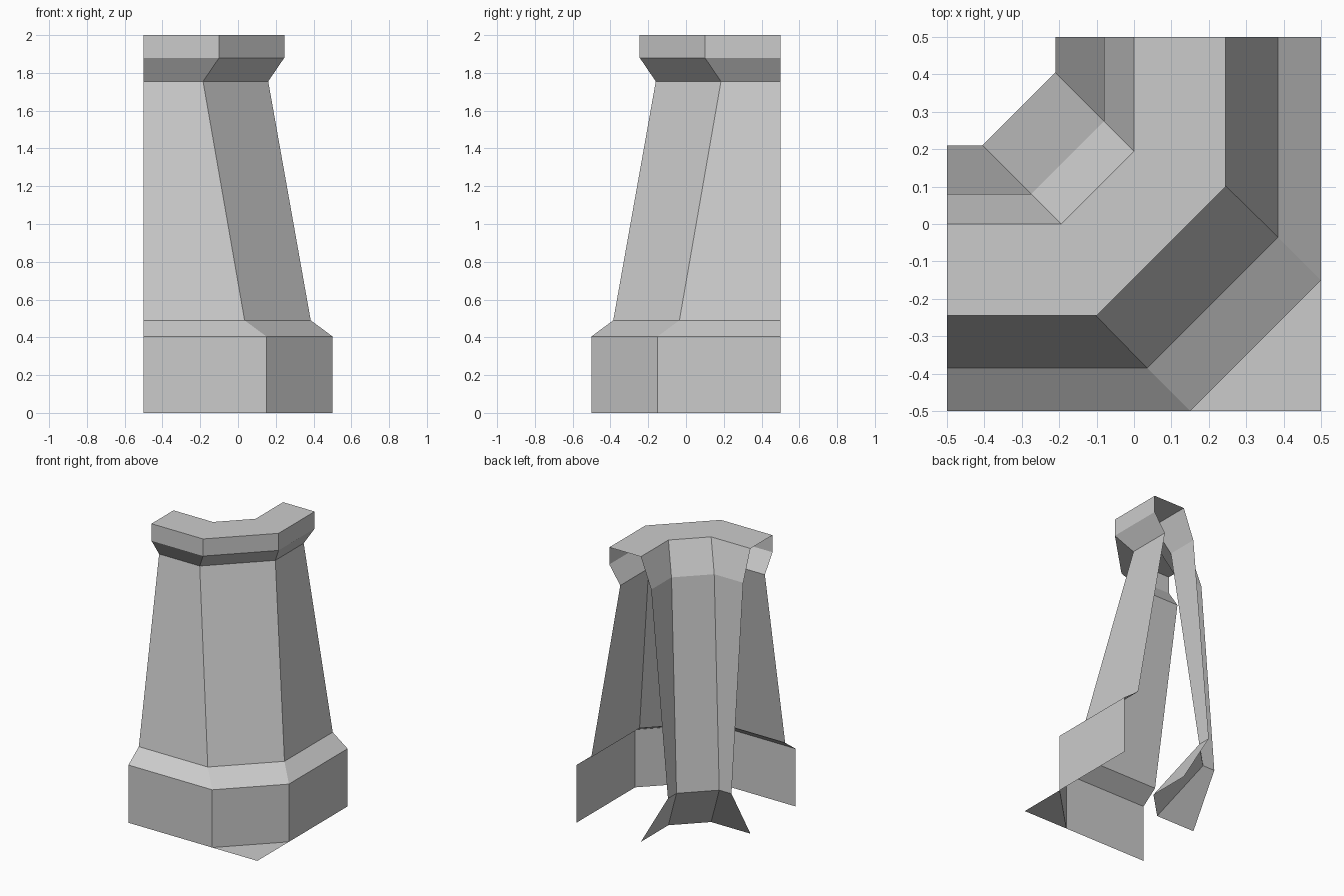
import bpy

if "Cube" in bpy.data.objects:
    bpy.data.objects.remove(bpy.data.objects["Cube"])


def make_object(name, verts, faces):
    mesh = bpy.data.meshes.new(name)
    mesh.from_pydata(verts, [], faces)
    mesh.update()
    obj = bpy.data.objects.new(name, mesh)
    bpy.context.collection.objects.link(obj)
    return obj


def corner_row(d, chamfer, z):
    # Path around the corner at distance d, with a chamfered turn
    return [(-0.5, -d, z), (d - chamfer, -d, z), (d, chamfer - d, z), (d, 0.5, z)]


def sweep(name, profile):
    # Skin a profile of (distance, chamfer, height) around the corner
    verts = [p for point in profile for p in corner_row(*point)]
    faces = [(4 * i + j, 4 * i + j + 1, 4 * i + j + 5, 4 * i + j + 4)
             for i in range(len(profile) - 1) for j in range(3)]
    return make_object(name, verts, faces)


OUT_LOW, OUT_HIGH, IN = 0.35, 0.345, 0.195

# Outer side: plinth, sloping wall, flared cornice
sweep("plinth", [(0.5, OUT_LOW, 0), (0.5, OUT_LOW, 0.405), (0.385, OUT_LOW, 0.49)])
sweep("outer_wall", [(0.385, OUT_LOW, 0.49), (0.16, OUT_HIGH, 1.755)])
sweep("cornice", [(0.16, OUT_HIGH, 1.755), (0.245, OUT_HIGH, 1.88), (0.245, OUT_HIGH, 2)])

# Flat walkway on top
sweep("top_cap", [(0.245, OUT_HIGH, 2), (0, IN, 2)])

# Inner side, leaning out and tucking back under at the foot
sweep("inner_wall", [(0, IN, 2), (-0.08, IN, 1.79), (-0.21, IN, 0.36), (0, IN, 0)])

# Ground triangle filling the chamfered corner
make_object("corner_ground", [(0.15, -0.5, 0), (0.5, -0.5, 0), (0.5, -0.15, 0)], [(0, 1, 2)])
